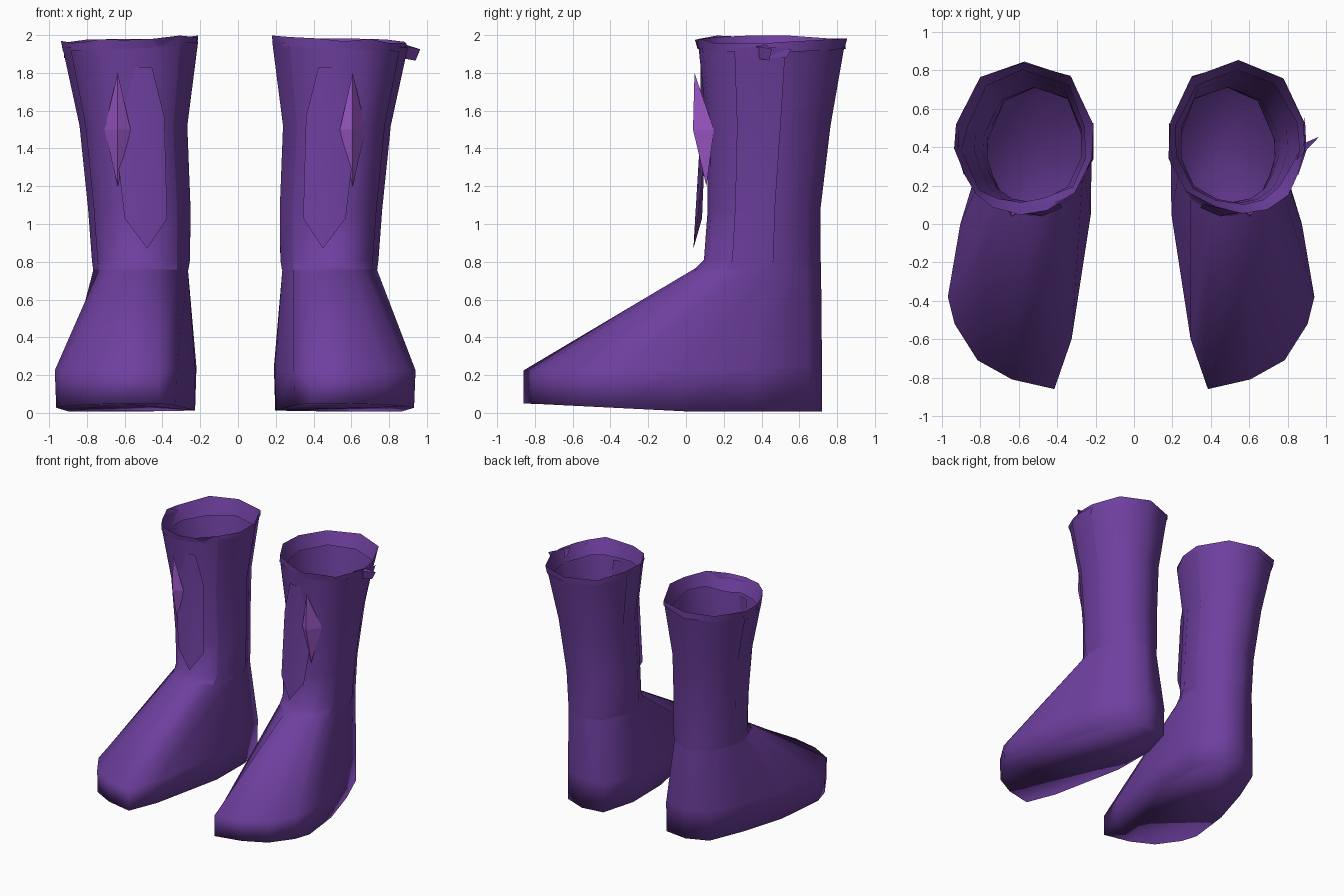
import bpy, bmesh, math, random

if "Cube" in bpy.data.objects:
    bpy.data.objects.remove(bpy.data.objects["Cube"])
random.seed(4)

def material(name, col):
    m = bpy.data.materials.new(name)
    m.diffuse_color = (*col, 1)
    m.use_nodes = True
    m.node_tree.nodes["Principled BSDF"].inputs["Base Color"].default_value = m.diffuse_color
    return m

PURPLE = material("purple leather", (0.155, 0.05, 0.345))
LILAC = material("lilac gem", (0.36, 0.105, 0.62))

def build(name, side, verts, faces, mat, angle=40):
    """Place points (u = distance from the mirror plane) on one side."""
    bm = bmesh.new()
    vs = [bm.verts.new((-0.015 + side * u, y, z)) for u, y, z in verts]
    for f in faces:
        bm.faces.new([vs[i] for i in (f if side > 0 else f[::-1])])
    bmesh.ops.delete(bm, geom=[v for v in bm.verts if not v.link_faces], context='VERTS')
    me = bpy.data.meshes.new(name)
    bm.to_mesh(me)
    bm.free()
    ob = bpy.data.objects.new(name, me)
    bpy.context.collection.objects.link(ob)
    me.materials.append(mat)
    bpy.ops.object.select_all(action='DESELECT')
    ob.select_set(True)
    bpy.context.view_layer.objects.active = ob
    bpy.ops.object.shade_smooth_by_angle(angle=math.radians(angle))
    return ob

def loft(rings, cap=False, span=None):
    """Skin a stack of equal, counter-clockwise rings, bottom to top."""
    n = len(rings[0])
    verts = [p for r in rings for p in r]
    faces = [(k*n + i, k*n + (i+1) % n, (k+1)*n + (i+1) % n, (k+1)*n + i)
             for k in range(len(rings) - 1) for i in (span or range(n))]
    if cap:
        faces.append(tuple(range(n))[::-1])
    return verts, faces

# Foot outline from the inner toe round to the heel, and the matching ankle
FOOT = [(.40, -.86), (.62, -.81), (.80, -.71), (.92, -.52), (.955, -.38), (.89, 0),
        (.78, .36), (.66, .65), (.48, .72), (.29, .70), (.205, .42), (.21, .05), (.31, -.60)]
ANKLE = [(.42, .06), (.52, .04), (.61, .06), (.68, .12), (.72, .21), (.75, .32),
         (.745, .44), (.66, .64), (.50, .715), (.33, .65), (.25, .44), (.25, .28), (.31, .13)]

def sole_z(u, y):
    return .008 + .05 * max(0, -y) + .04 * max(0, .35 - u)

def shaft_ring(u0, u1, y0, y1, z, tilt=0):
    """Ankle outline stretched to new bounds."""
    return [(u0 + (u - .25) / .5 * (u1 - u0), y0 + (y - .04) / .675 * (y1 - y0),
             z - tilt * (u - .25)) for u, y in ANKLE]

def grow(ring, d, dz=0, front=None):
    """Offset a ring outward; the front part may use its own distance."""
    out = []
    for u, y, z in ring:
        du, dy = u - .54, y - .42
        l = math.hypot(du, dy)
        k = front if front is not None and y < .25 else d
        out.append((u + du / l * k, y + dy / l * k, z + dz))
    return out

def ragged(ring, amount):
    return [(u + random.uniform(-amount, amount), y + random.uniform(-amount, amount),
             min(1.998, z + random.uniform(-amount, amount))) for u, y, z in ring]

for side, label in ((-1, "left"), (1, "right")):
    # Foot with lifted, softly rounded toe
    sole = [(.56 + (u - .56) * .98, y, sole_z(u, y)) for u, y in FOOT]
    sole[0] = (.40, -.86, .05)
    instep = [(u, y, .225 + .04 * max(0, y)) for u, y in FOOT]
    ankle = [(u, y, .76) for u, y in ANKLE]
    build(label + " foot", side, *loft([sole, instep, ankle], cap=True), PURPLE, 180)

    # Flared shaft
    rim = shaft_ring(.205, .905, .065, .84, 1.965, .06)
    shaft = [shaft_ring(.25, .75, .04, .715, .757),
             shaft_ring(.248, .75, .095, .713, .81),
             shaft_ring(.245, .77, .115, .712, 1.08),
             shaft_ring(.262, .815, .11, .765, 1.52), rim]
    build(label + " shaft", side, *loft(shaft), PURPLE, 70)

    # Overlapping leather layers whose rear edges form the side seams
    layer = [grow(shaft[0], .002, 0, .001)] + [grow(r, .009, 0, .001) for r in shaft[1:]]
    build(label + " outer overlap", side, *loft(layer, span=(4, 5)), PURPLE, 70)
    build(label + " inner overlap", side, *loft(layer, span=(10, 11)), PURPLE, 70)

    # Ragged cuff: thin outer lip and a steep inner lining
    crest = ragged(grow(rim, .008, .028), .011)
    build(label + " cuff", side, *loft([ragged(grow(rim, .003, -.02), .004), crest]), PURPLE, 60)
    build(label + " lining", side, *loft([crest, ragged(grow(rim, -.035, -.09), .014)]),
          PURPLE, 60)

    # Long pointed front panel, curved round the shin
    outline = [(.62, 1.82), (.44, 1.83), (.375, 1.57), (.36, 1.03),
               (.465, .87), (.585, 1.03), (.64, 1.5)]
    mid = [(.49, 1.83), (.49, 1.5), (.48, 1.03)]
    def on_front(u, z):
        return (u, .037 + .04 * min(1, (z - .87) / .6) + 1.9 * (u - .5) ** 2, z)
    pts = [on_front(u, z) for u, z in outline + mid]
    build(label + " front panel", side, pts,
          [(1, 2, 8, 7), (7, 8, 6, 0), (2, 3, 9, 8), (8, 9, 5, 6), (3, 4, 9), (9, 4, 5)],
          PURPLE, 50)

    # Faceted diamond ornament, open at the back against the shaft
    c = .622
    gem = [(c, .045, 1.80), (c + .07, .148, 1.5), (c, .108, 1.2), (c - .068, .088, 1.5),
           (c, .037, 1.5)]
    build(label + " diamond", side, gem,
          [(0, 3, 4), (3, 2, 4), (2, 1, 4), (1, 0, 4)], LILAC, 5)

    # Small pull tab below the rim
    tab = [(.895, .33, 1.925), (.905, .56, 1.925), (.905, .53, 1.88), (.895, .36, 1.88)]
    build(label + " pull tab", side, tab, [(0, 3, 2, 1)], PURPLE)

# Loose cuff point sticking out on one side
build("loose cuff flap", 1, [(.86, .33, 1.95), (.90, .42, 1.95), (.98, .455, 1.925),
                            (.955, .44, 1.865), (.87, .36, 1.88)],
      [(0, 4, 3), (0, 3, 2), (0, 2, 1)], PURPLE, 10)
